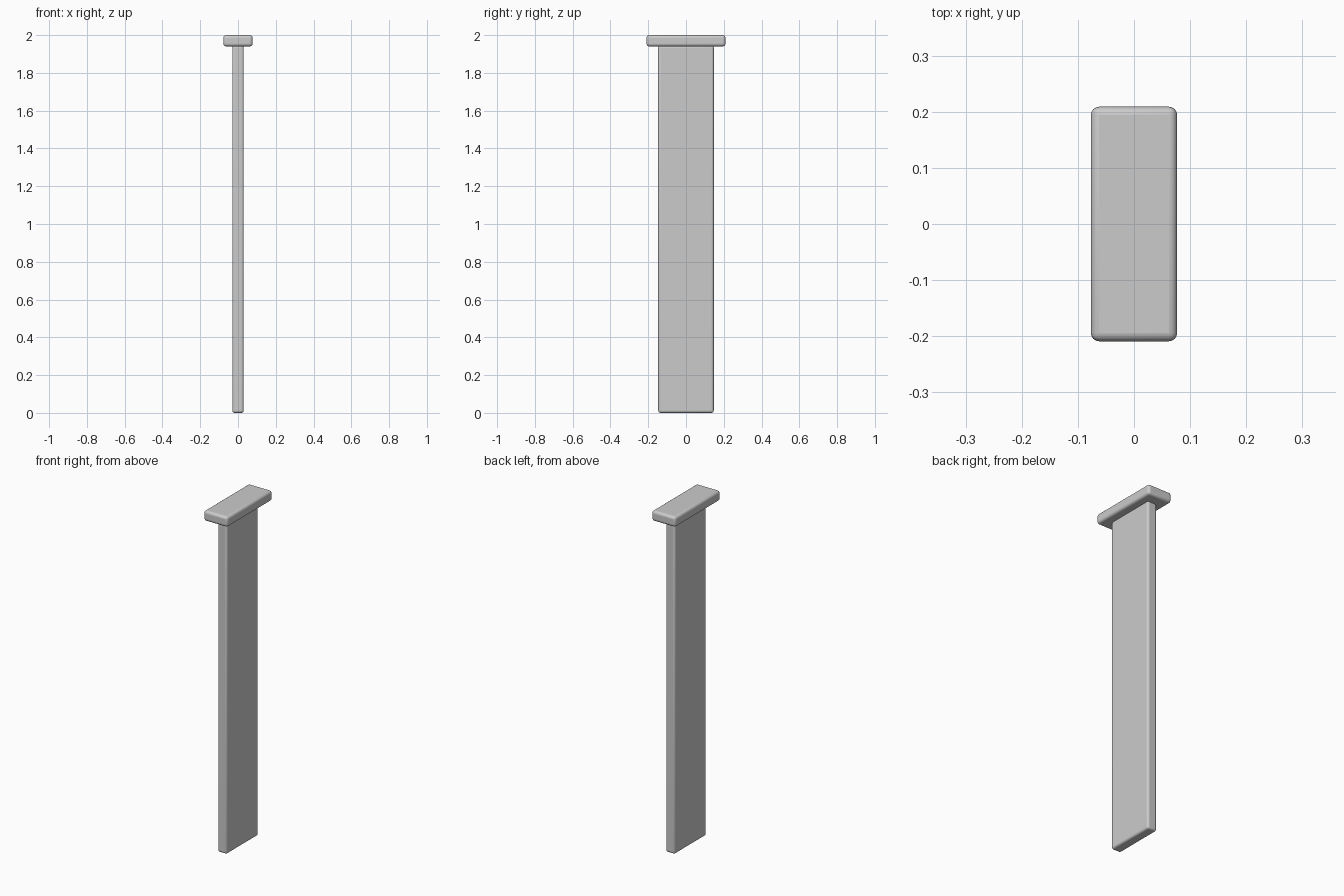
import bpy

# Remove the default cube
cube = bpy.data.objects.get("Cube")
if cube:
    bpy.data.objects.remove(cube, do_unlink=True)

# Single grey material
grey = bpy.data.materials.new("plain grey")
grey.use_nodes = True
colour = (0.6, 0.6, 0.6, 1)
grey.diffuse_color = colour
grey.node_tree.nodes["Principled BSDF"].inputs["Base Color"].default_value = colour


def rounded_box(name, size, bottom, radius):
    """Box standing on height bottom, with rounded edges."""
    bpy.ops.mesh.primitive_cube_add(size=1, location=(0, 0, bottom + size[2] / 2))
    box = bpy.context.object
    box.name = name
    box.scale = size
    bpy.ops.object.transform_apply(location=False, rotation=False, scale=True)
    bevel = box.modifiers.new("rounded edges", "BEVEL")
    bevel.width = radius
    bevel.segments = 4
    box.data.materials.append(grey)
    bpy.ops.object.shade_smooth_by_angle()
    return box


# Flat shaft and the wider head on top
rounded_box("shaft", (0.06, 0.294, 1.945), 0, 0.012)
rounded_box("head", (0.154, 0.418, 0.06), 1.94, 0.015)
